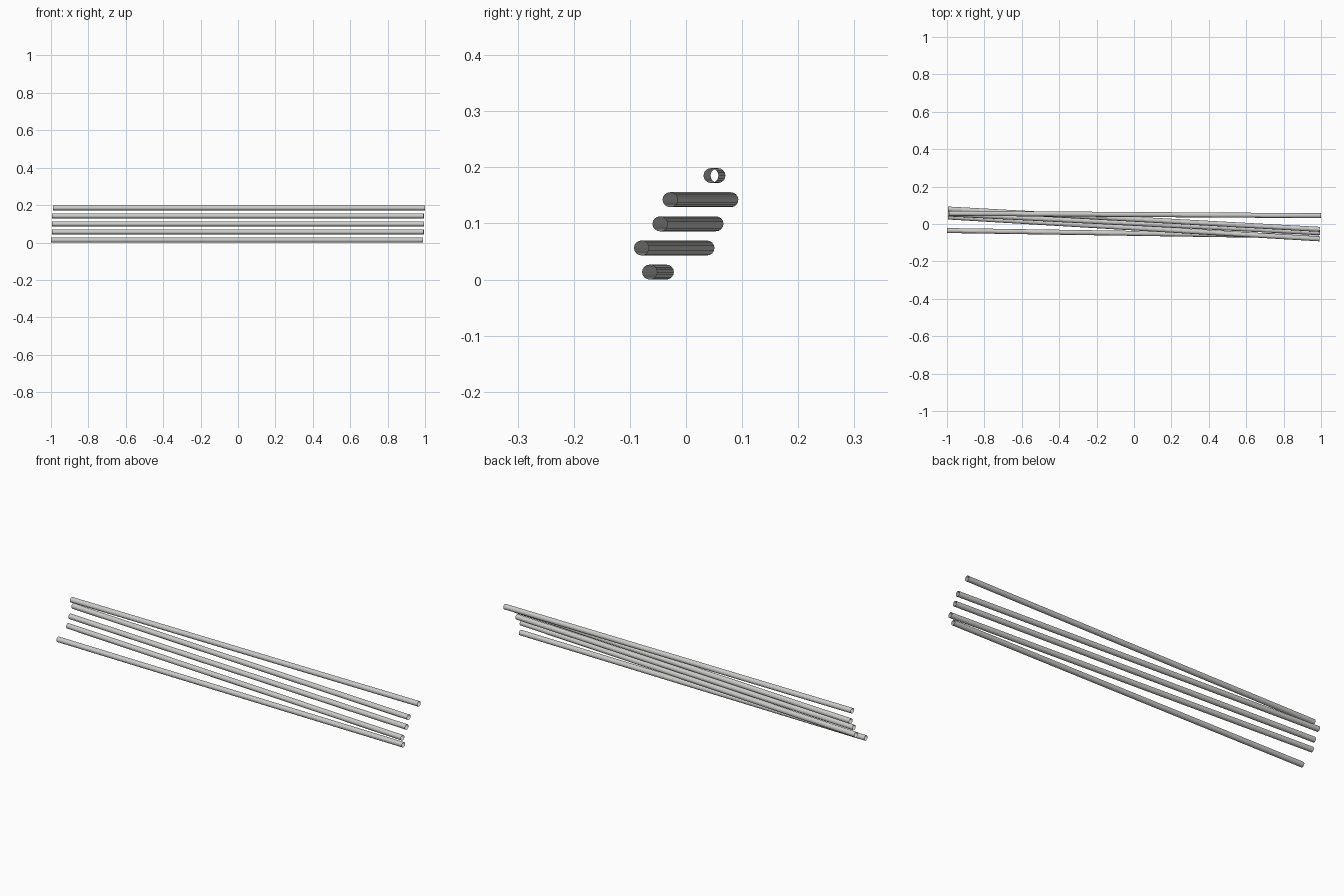
import bpy
import bmesh
from mathutils import Vector

cube = bpy.data.objects.get("Cube")
if cube:
    bpy.data.objects.remove(cube, do_unlink=True)

RADIUS = 0.0133
SIDES = 16

grey = bpy.data.materials.new("light_grey")
grey.use_nodes = True
grey.diffuse_color = (0.6, 0.6, 0.59, 1)
grey.node_tree.nodes["Principled BSDF"].inputs["Base Color"].default_value = (0.6, 0.6, 0.59, 1)


def tube(name, start, end):
    """Open-ended thin tube between two points."""
    axis = Vector(end) - Vector(start)
    bm = bmesh.new()
    bmesh.ops.create_cone(bm, cap_ends=False, segments=SIDES,
                          radius1=RADIUS, radius2=RADIUS, depth=axis.length)
    mesh = bpy.data.meshes.new(name)
    bm.to_mesh(mesh)
    bm.free()
    mesh.materials.append(grey)
    obj = bpy.data.objects.new(name, mesh)
    obj.location = (Vector(start) + Vector(end)) / 2
    obj.rotation_euler = axis.to_track_quat("Z", "Y").to_euler()
    bpy.context.collection.objects.link(obj)


# Stacked rods, lowest first: y at the right end, y at the left end, x shift
rods = [
    (-0.035, -0.065, -0.006),
    (0.0375, -0.0795, -0.001),
    (0.0535, -0.0465, 0.0),
    (0.08, -0.0285, -0.001),
    (0.057, 0.0445, 0.006),
]
for i, (y_right, y_left, shift) in enumerate(rods):
    z = RADIUS + i * 0.043
    tube(f"rod_{i + 1}", (shift - 0.994, y_right, z), (shift + 0.994, y_left, z))
